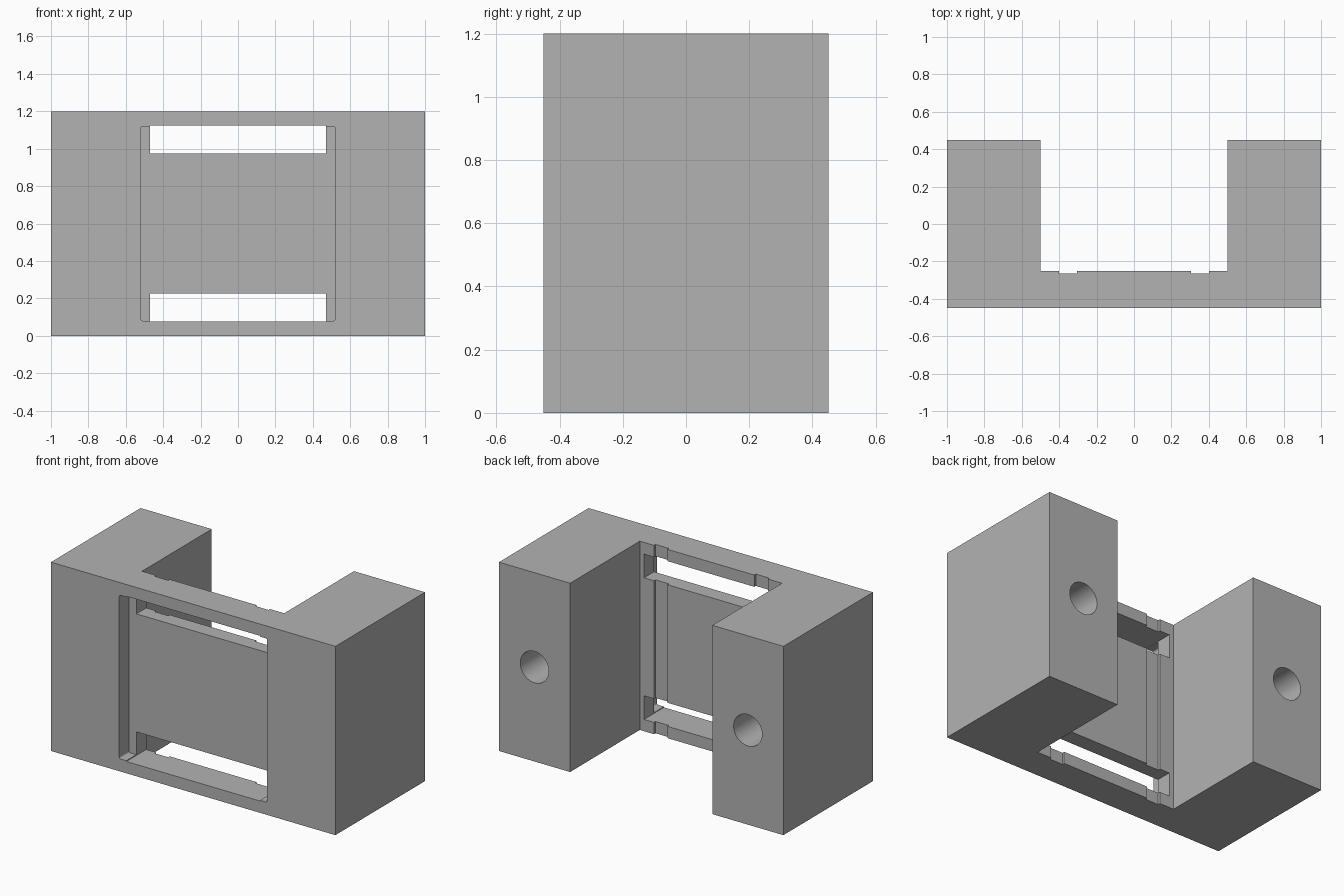
import bpy, bmesh, math

cube = bpy.data.objects.get("Cube")
if cube:
    bpy.data.objects.remove(cube, do_unlink=True)

HEIGHT = 1.2
FRONT, BACK, PANEL_BACK = -0.45, 0.45, -0.25

grey = bpy.data.materials.new("plain grey")
grey.use_nodes = True
grey.diffuse_color = (0.45, 0.45, 0.45, 1)
grey.node_tree.nodes["Principled BSDF"].inputs["Base Color"].default_value = grey.diffuse_color


def make_object(name, bm):
    bmesh.ops.recalc_face_normals(bm, faces=bm.faces)
    mesh = bpy.data.meshes.new(name)
    bm.to_mesh(mesh)
    bm.free()
    mesh.materials.append(grey)
    obj = bpy.data.objects.new(name, mesh)
    bpy.context.collection.objects.link(obj)
    return obj


def box(name, lo, hi, corner=0):
    """Box between two corners, with optional rounding of its y-wise edges."""
    bm = bmesh.new()
    bmesh.ops.create_cube(bm, size=1)
    for v in bm.verts:
        v.co = [(a + b) / 2 + c * (b - a) for a, b, c in zip(lo, hi, v.co)]
    if corner:
        edges = [e for e in bm.edges if abs(e.verts[0].co.y - e.verts[1].co.y) > 0.01]
        bmesh.ops.bevel(bm, geom=edges, offset=corner, segments=4, profile=0.5, affect="EDGES")
    return make_object(name, bm)


def cut(target, cutter):
    """Subtract the cutter from the target and discard it."""
    mod = target.modifiers.new(cutter.name, "BOOLEAN")
    mod.operation = "DIFFERENCE"
    mod.solver = "EXACT"
    mod.object = cutter
    bpy.context.view_layer.objects.active = target
    bpy.ops.object.modifier_apply(modifier=mod.name)
    bpy.data.objects.remove(cutter, do_unlink=True)


# U-shaped body: half plan, including the shallow rear groove, then mirrored
half = [(1, FRONT), (1, BACK), (0.5, BACK), (0.5, PANEL_BACK), (0.4, PANEL_BACK),
        (0.4, -0.265), (0.305, -0.265), (0.305, PANEL_BACK)]
plan = half + [(-x, y) for x, y in reversed(half)]
bm = bmesh.new()
base = bm.faces.new([bm.verts.new((x, y, 0)) for x, y in plan])
top = bmesh.ops.extrude_face_region(bm, geom=[base])["geom"]
bmesh.ops.translate(bm, vec=(0, 0, HEIGHT), verts=[g for g in top if isinstance(g, bmesh.types.BMVert)])
body = make_object("bracket_body", bm)

# Square recess in the front, leaving a thin panel behind it
cut(body, box("front_recess", (-0.52, FRONT - 0.1, 0.08), (0.52, -0.35, 1.12), 0.01))

# Long slots through the panel at bottom and top
for name, z in (("lower_slot", 0.075), ("upper_slot", 0.975)):
    cut(body, box(name, (-0.47, FRONT - 0.1, z), (0.47, -0.15, z + 0.15)))

# Round blind holes in the rear face of both arms
for name, x in (("left_hole", 0.75), ("right_hole", -0.75)):
    bm = bmesh.new()
    bmesh.ops.create_cone(bm, cap_ends=True, segments=48, radius1=0.1, radius2=0.1, depth=0.6)
    hole = make_object(name, bm)
    hole.rotation_euler.x = math.pi / 2
    hole.location = (x, BACK - 0.2, HEIGHT / 2)
    bpy.context.view_layer.update()
    cut(body, hole)

# Smooth hole walls, crisp edges elsewhere
bpy.ops.object.select_all(action="DESELECT")
body.select_set(True)
bpy.context.view_layer.objects.active = body
bpy.ops.object.shade_smooth_by_angle(angle=math.radians(30))
